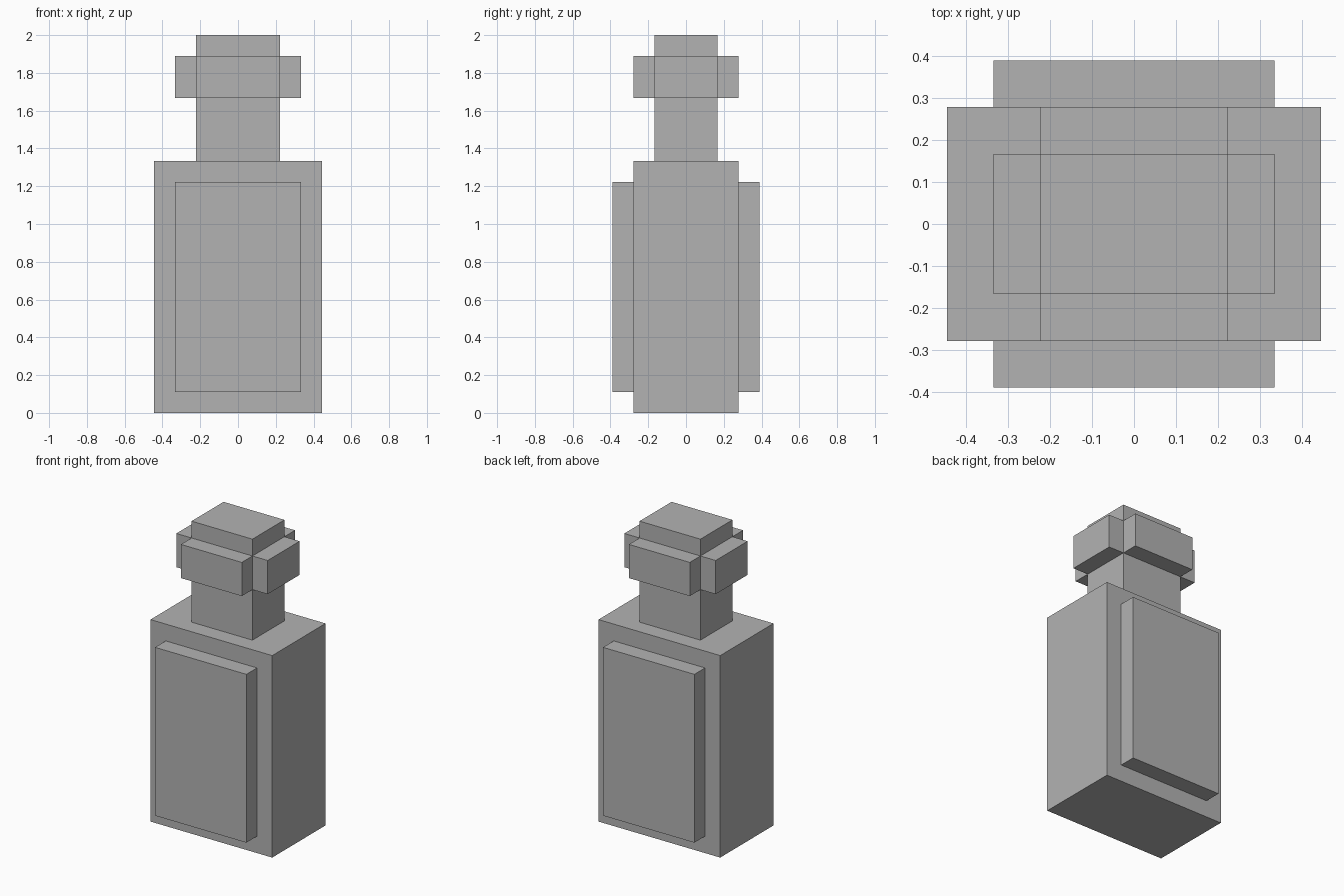
import bpy
import bmesh
from mathutils import Matrix, Vector

if "Cube" in bpy.data.objects:
    bpy.data.objects.remove(bpy.data.objects["Cube"], do_unlink=True)

U = 1 / 9  # the whole bottle sits on a grid of this step

grey = bpy.data.materials.new("plain_grey")
grey.use_nodes = True
colour = (0.45, 0.45, 0.45, 1)
grey.diffuse_color = colour
grey.node_tree.nodes["Principled BSDF"].inputs["Base Color"].default_value = colour


def block(name, low, high):
    """Flat-sided box between two corners given in grid steps."""
    low, high = Vector(low) * U, Vector(high) * U
    bm = bmesh.new()
    bmesh.ops.create_cube(bm, size=1, matrix=Matrix.Translation((low + high) / 2)
                          @ Matrix.Diagonal((*(high - low), 1)))
    mesh = bpy.data.meshes.new(name)
    bm.to_mesh(mesh)
    bm.free()
    mesh.materials.append(grey)
    obj = bpy.data.objects.new(name, mesh)
    bpy.context.collection.objects.link(obj)
    return obj


# Body and neck
block("body", (-4, -2.5, 0), (4, 2.5, 12))
block("neck", (-2, -1.5, 12), (2, 1.5, 18))

# Raised panels on the body and collar plates around the neck
for side, s in (("front", -1), ("back", 1)):
    near, far = sorted((2.5 * s, 3.5 * s))
    block(side + "_panel", (-3, near, 1), (3, far, 11))
    near, far = sorted((1.5 * s, 2.5 * s))
    block(side + "_collar_plate", (-2, near, 15), (2, far, 17))
for side, s in (("right", -1), ("left", 1)):
    near, far = sorted((2 * s, 3 * s))
    block(side + "_collar_plate", (near, -1.5, 15), (far, 1.5, 17))
